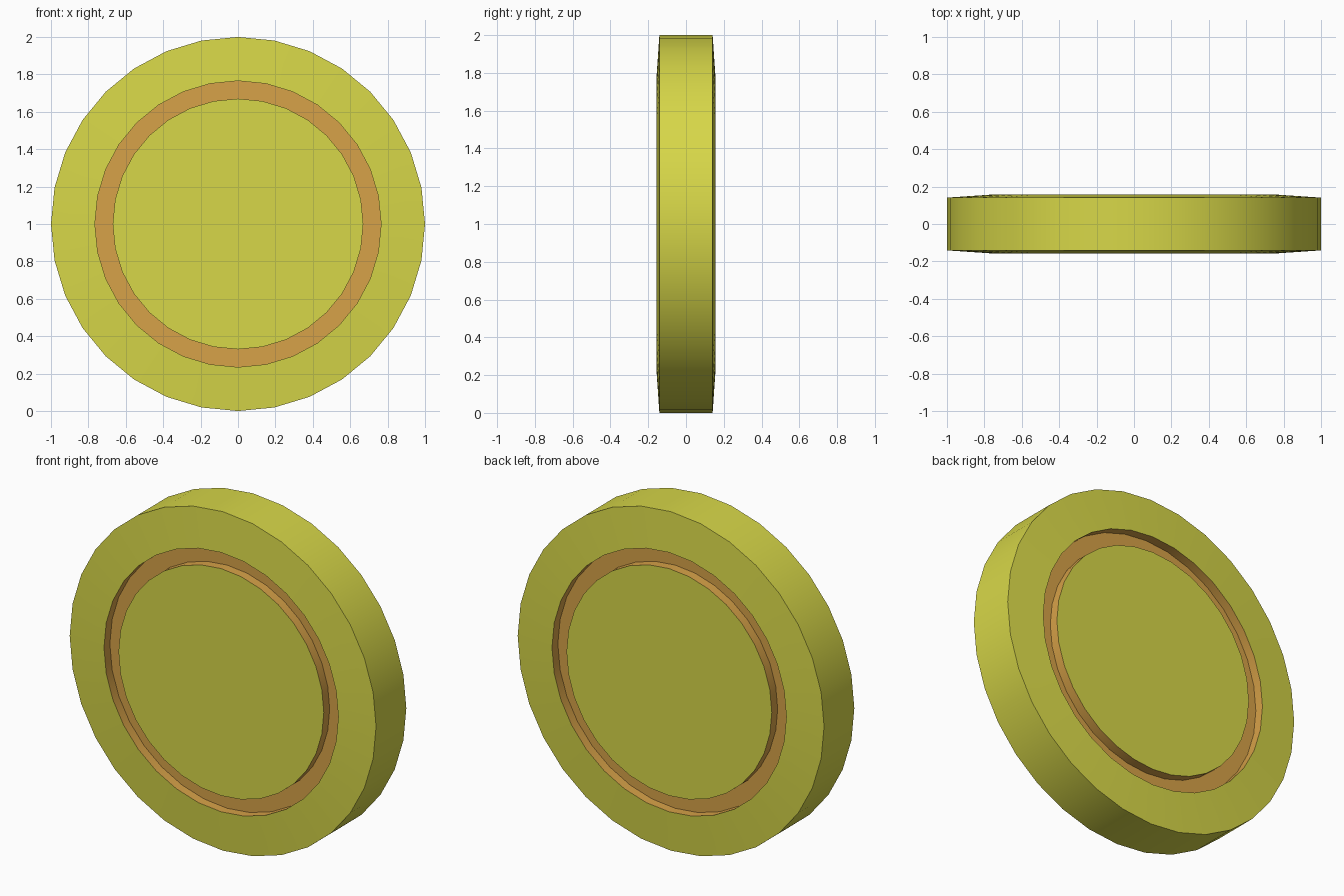
import bpy, bmesh
from math import sin, cos, pi, radians

if "Cube" in bpy.data.objects:
    bpy.data.objects.remove(bpy.data.objects["Cube"])

SIDES = 32


def material(name, rgb):
    m = bpy.data.materials.new(name)
    m.diffuse_color = (*rgb, 1)
    m.use_nodes = True
    m.node_tree.nodes["Principled BSDF"].inputs["Base Color"].default_value = m.diffuse_color
    return m


gold = material("gold", (0.68, 0.68, 0.065))
copper = material("copper", (0.68, 0.36, 0.065))

# half profile (radius, depth) from the front face centre out to the rim
half = [(0.67, -0.157), (0.67, -0.102), (0.765, -0.102),
        (0.765, -0.157), (1.0, -0.141)]
profile = half + [(r, -y) for r, y in reversed(half)]
groove_strips = {0, 1, 2, 6, 7, 8}

# coin: lathed profile with a coloured groove on both faces
bm = bmesh.new()
rings = []
for r, y in profile:
    rings.append([bm.verts.new((r * cos(2 * pi * i / SIDES), y,
                                1 + r * sin(2 * pi * i / SIDES)))
                  for i in range(SIDES)])
for s, (a, b) in enumerate(zip(rings, rings[1:])):
    for i in range(SIDES):
        j = (i + 1) % SIDES
        f = bm.faces.new((a[i], a[j], b[j], b[i]))
        f.material_index = 1 if s in groove_strips else 0

# flat centre discs on front and back
bm.faces.new(rings[0])
bm.faces.new(rings[-1])
bmesh.ops.recalc_face_normals(bm, faces=bm.faces[:])

mesh = bpy.data.meshes.new("coin")
bm.to_mesh(mesh)
bm.free()
mesh.materials.append(gold)
mesh.materials.append(copper)
coin = bpy.data.objects.new("coin", mesh)
bpy.context.collection.objects.link(coin)

# smooth round walls, crisp edges
bpy.context.view_layer.objects.active = coin
coin.select_set(True)
bpy.ops.object.shade_smooth_by_angle(angle=radians(30))
